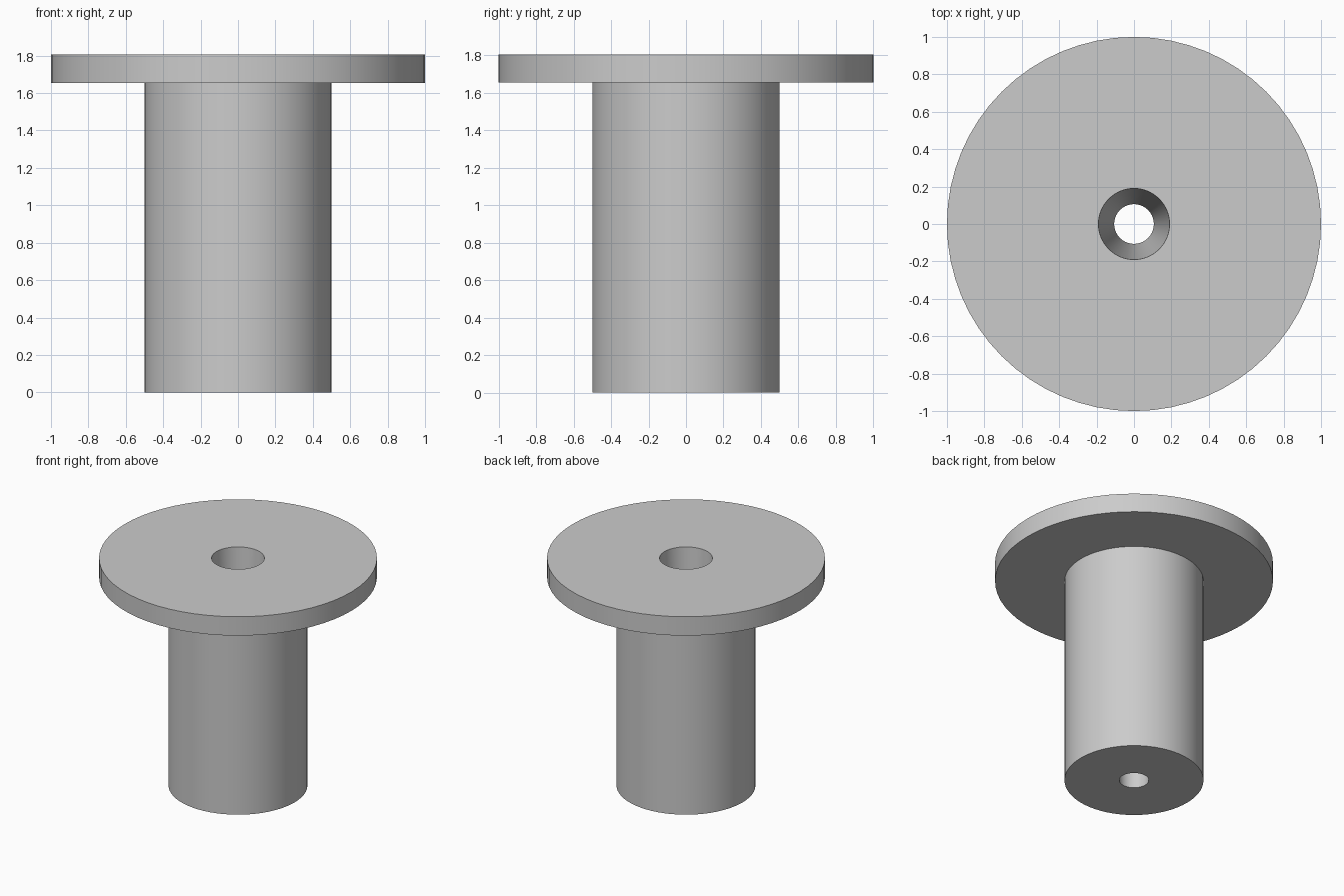
import bpy
import bmesh
import math

SEGMENTS = 64

cube = bpy.data.objects.get("Cube")
if cube:
    bpy.data.objects.remove(cube, do_unlink=True)

# Single plain grey
grey = bpy.data.materials.new("grey")
grey.use_nodes = True
colour = (0.6, 0.6, 0.6, 1.0)
grey.diffuse_color = colour
grey.node_tree.nodes["Principled BSDF"].inputs["Base Color"].default_value = colour


def lathe(name, profile):
    """Revolve a closed (radius, height) profile around z."""
    bm = bmesh.new()
    rings = []
    for radius, z in profile:
        ring = []
        for i in range(SEGMENTS):
            a = math.tau * i / SEGMENTS
            ring.append(bm.verts.new((radius * math.cos(a), radius * math.sin(a), z)))
        rings.append(ring)
    for k, lower in enumerate(rings):
        upper = rings[(k + 1) % len(rings)]
        for i in range(SEGMENTS):
            j = (i + 1) % SEGMENTS
            bm.faces.new((lower[i], lower[j], upper[j], upper[i]))
    bmesh.ops.recalc_face_normals(bm, faces=bm.faces)
    mesh = bpy.data.meshes.new(name)
    bm.to_mesh(mesh)
    bm.free()
    mesh.materials.append(grey)
    obj = bpy.data.objects.new(name, mesh)
    bpy.context.collection.objects.link(obj)
    return obj


# Flanged sleeve: shaft, wide top flange and a tapered through bore
sleeve = lathe("flanged_sleeve", [
    (0.106, 0.0),    # bore, bottom
    (0.5, 0.0),      # shaft foot
    (0.5, 1.655),    # shaft meets flange
    (1.0, 1.655),    # flange underside
    (1.0, 1.805),    # flange rim
    (0.19, 1.805),   # bore, top
])

bpy.ops.object.select_all(action="DESELECT")
sleeve.select_set(True)
bpy.context.view_layer.objects.active = sleeve
bpy.ops.object.shade_smooth_by_angle(angle=math.radians(30))
